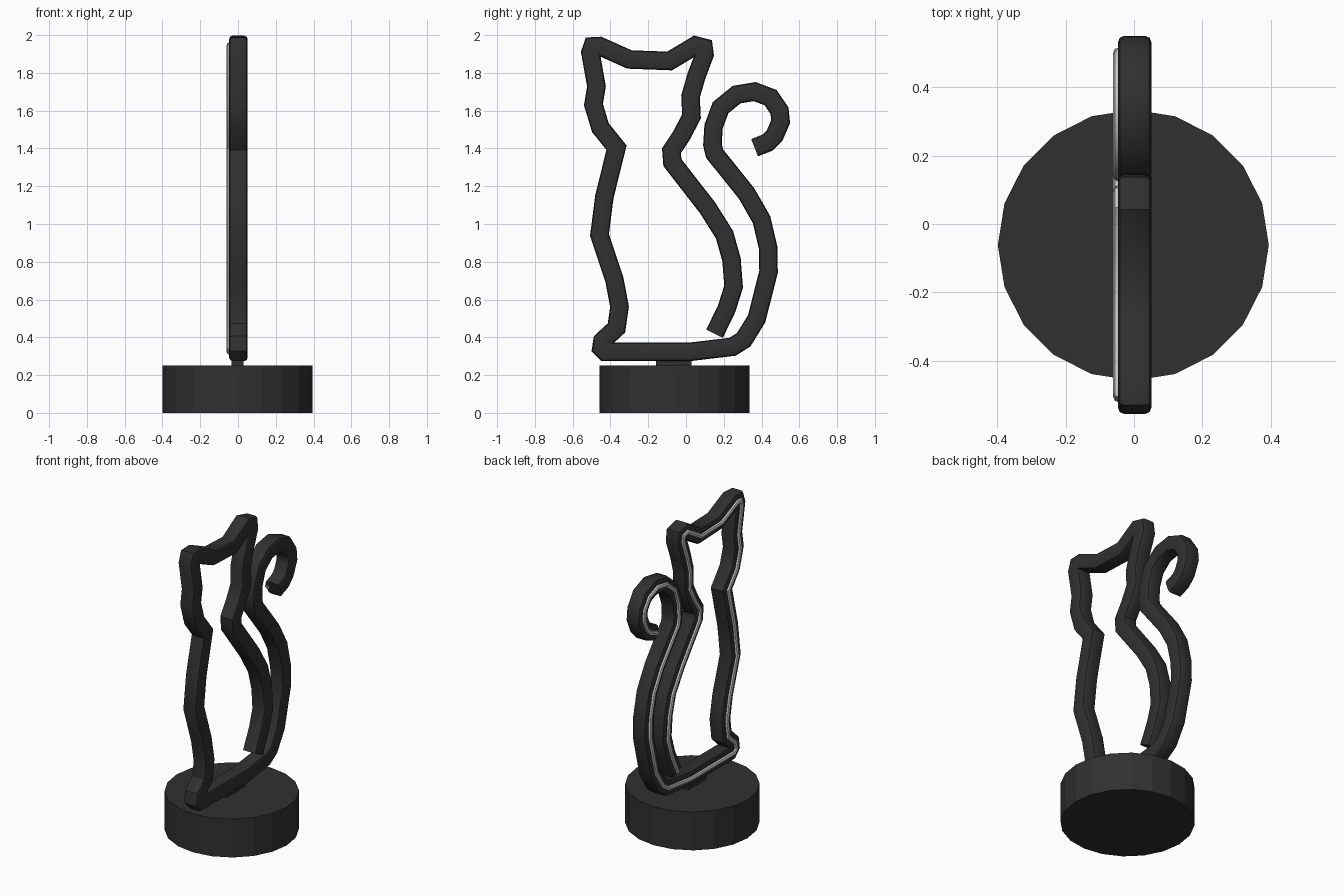
import bpy, bmesh, math
from mathutils import Vector

if "Cube" in bpy.data.objects:
    bpy.data.objects.remove(bpy.data.objects["Cube"])


def material(name, v):
    m = bpy.data.materials.new(name)
    m.diffuse_color = (v, v, v, 1)
    m.use_nodes = True
    m.node_tree.nodes["Principled BSDF"].inputs["Base Color"].default_value = m.diffuse_color
    return m


black = material("black", 0.03)
light = material("light_grey", 0.6)

# Centre line of the cat outline in (y, z), from the back leg to the tail tip
path = [
    # back
    (.151, .419), (.215, .551), (.252, .668), (.241, .811), (.204, .943),
    (.114, 1.086), (-.072, 1.325), (-.077, 1.388), (-.024, 1.468),
    (.029, 1.569), (.024, 1.675), (.056, 1.786),
    # ears
    (.098, 1.897), (.093, 1.934), (.05, 1.945), (-.087, 1.863),
    (-.299, 1.871), (-.458, 1.942), (-.495, 1.94), (-.506, 1.908),
    # chest and front paw
    (-.474, 1.728), (-.49, 1.632), (-.453, 1.51), (-.368, 1.404),
    (-.432, 1.145), (-.458, .943), (-.379, .705), (-.352, .562),
    (-.368, .45), (-.442, .382), (-.448, .344), (-.427, .323),
    # underside and tail
    (.019, .323), (.246, .35), (.305, .387), (.374, .498), (.437, .747),
    (.435, .874), (.4, 1.023), (.321, 1.161), (.151, 1.373), (.14, 1.42),
    (.146, 1.516), (.183, 1.616), (.268, 1.685), (.363, 1.701),
    (.448, 1.669), (.495, 1.6), (.501, 1.542), (.469, 1.468),
    (.432, 1.431), (.363, 1.404)]


def finish(bm, name, mat):
    bmesh.ops.recalc_face_normals(bm, faces=bm.faces)
    me = bpy.data.meshes.new(name)
    bm.to_mesh(me)
    bm.free()
    ob = bpy.data.objects.new(name, me)
    bpy.context.collection.objects.link(ob)
    me.materials.append(mat)
    bpy.ops.object.select_all(action='DESELECT')
    ob.select_set(True)
    bpy.context.view_layer.objects.active = ob
    # below the 18 degree step of the base, so its sides stay flat
    bpy.ops.object.shade_smooth_by_angle(
        angle=math.radians(10 if name == "round_base" else 35))
    return ob


def sweep(name, profile, mat):
    """Mitred sweep of an (x, sideways) profile along the outline."""
    pts = [Vector(p) for p in path]
    bm = bmesh.new()
    rings = []
    for i, p in enumerate(pts):
        a = (p - pts[i - 1]).normalized() if i else (pts[1] - p).normalized()
        b = (pts[i + 1] - p).normalized() if i < len(pts) - 1 else a
        t = (a + b).normalized()
        side = Vector((-t.y, t.x)) / max(t.dot(a), 0.75)
        rings.append([bm.verts.new((x, p.x + side.x * s, p.y + side.y * s))
                      for x, s in profile])
    n = len(profile)
    for r, q in zip(rings, rings[1:]):
        for k in range(n):
            bm.faces.new((r[k], r[(k + 1) % n], q[(k + 1) % n], q[k]))
    bm.faces.new(rings[0])
    bm.faces.new(rings[-1][::-1])
    return finish(bm, name, mat)


# Outline frame: square bar with rounded corners
h, r = 0.049, 0.018
bar = []
for k, (cx, cy) in enumerate([(1, 1), (-1, 1), (-1, -1), (1, -1)]):
    for j in range(3):
        ang = math.radians(90 * k + 45 * j)
        bar.append((0.002 + cx * (h - r) + r * math.cos(ang),
                    cy * (h - r) + r * math.sin(ang)))
sweep("cat_outline_frame", bar, black)

# Light tube laid along the left face
tube = [(-0.045 + 0.016 * math.cos(k * math.pi / 4),
         0.016 * math.sin(k * math.pi / 4)) for k in range(8)]
sweep("light_tube", tube, light)

# Round base with 20 sides
bm = bmesh.new()
bmesh.ops.create_cone(bm, cap_ends=True, segments=20, radius1=0.397,
                      radius2=0.397, depth=0.25)
bmesh.ops.translate(bm, verts=bm.verts, vec=(-0.002, -0.062, 0.125))
finish(bm, "round_base", black)

# Small block joining base and outline
bm = bmesh.new()
bmesh.ops.create_cube(bm, size=1)
bmesh.ops.scale(bm, verts=bm.verts, vec=(0.064, 0.19, 0.08))
bmesh.ops.translate(bm, verts=bm.verts, vec=(-0.002, -0.065, 0.265))
finish(bm, "connector_block", black)
